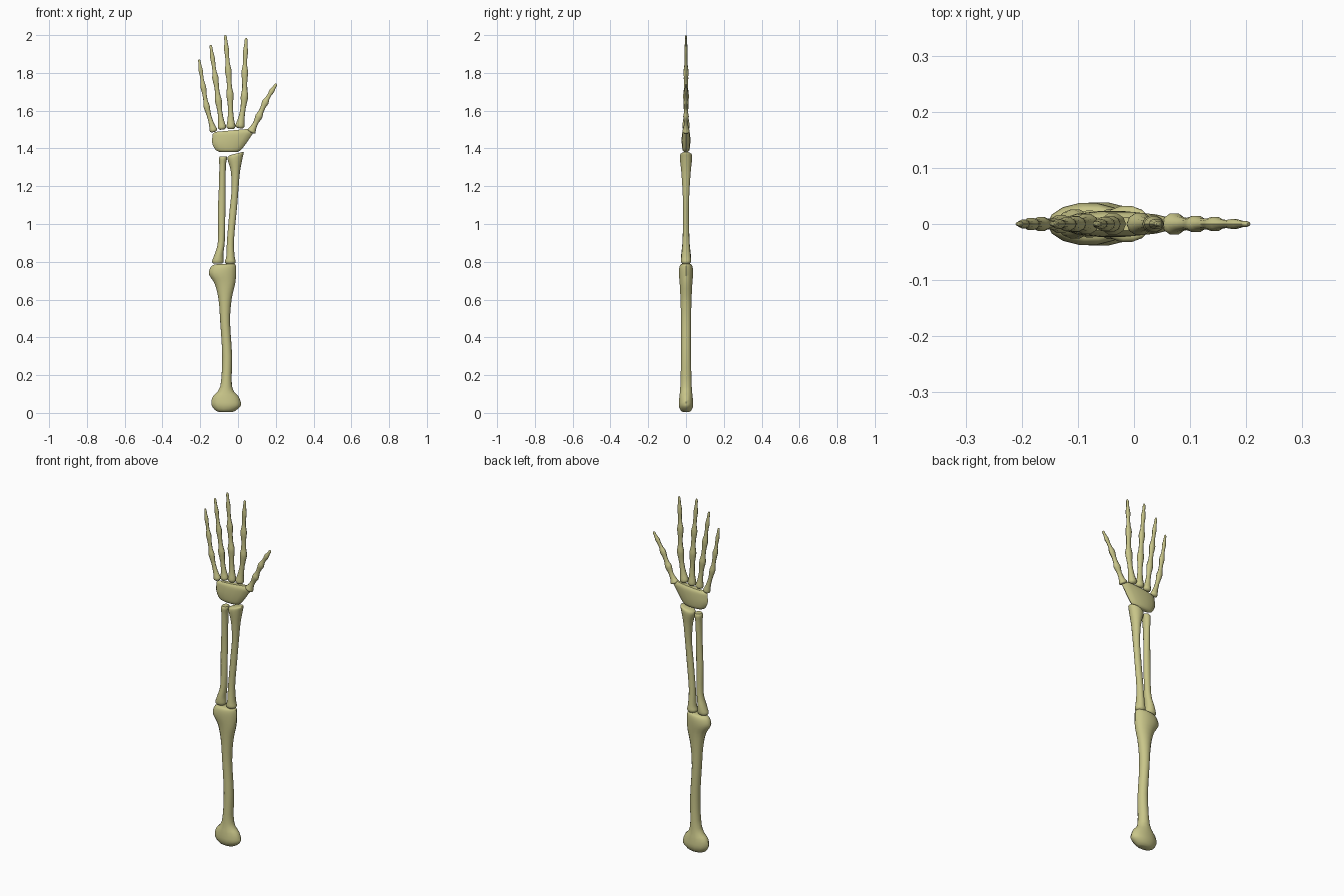
import bpy, bmesh, math

bone = bpy.data.materials.new("old bone")
bone.diffuse_color = (0.58, 0.56, 0.25, 1)


def spline(pts, steps):
    """Catmull-Rom through tuples of any length."""
    out = []
    for i in range(len(pts) - 1):
        a, b = pts[max(i - 1, 0)], pts[i]
        c, d = pts[i + 1], pts[min(i + 2, len(pts) - 1)]
        for k in range(steps):
            t = k / steps
            out.append(tuple(q + 0.5 * t * (r - p + t * (2 * p - 5 * q + 4 * r - s + t * (3 * (q - r) + s - p)))
                             for p, q, r, s in zip(a, b, c, d)))
    out.append(tuple(pts[-1]))
    return out


def loft(name, rings, sides=14):
    """Rings are (x, z, half width, half depth, tilt in the front plane)."""
    bm = bmesh.new()
    loops = []
    for x, z, w, d, tilt in rings:
        loop = []
        for k in range(sides):
            a = 2 * math.pi * k / sides
            u = w * math.cos(a)
            loop.append(bm.verts.new((x + u * math.cos(tilt), d * math.sin(a), z + u * math.sin(tilt))))
        loops.append(loop)
    for p, q in zip(loops, loops[1:]):
        for k in range(sides):
            n = (k + 1) % sides
            bm.faces.new((p[k], p[n], q[n], q[k]))
    bm.faces.new(loops[0][::-1])
    bm.faces.new(loops[-1])
    bmesh.ops.recalc_face_normals(bm, faces=bm.faces)
    me = bpy.data.meshes.new(name)
    bm.to_mesh(me)
    bm.free()
    ob = bpy.data.objects.new(name, me)
    bpy.context.collection.objects.link(ob)
    me.materials.append(bone)
    bpy.context.view_layer.objects.active = ob
    ob.select_set(True)
    bpy.ops.object.shade_smooth_by_angle(angle=math.radians(45))
    ob.select_set(False)


def limb(name, rows, steps=3):
    """Rows are (z, left x, right x, half depth, tilt)."""
    loft(name, spline([((l + r) / 2, z, (r - l) / 2, d, t) for z, l, r, d, t in rows], steps))


# upper arm
limb("upper_arm_bone", [
    (0.004, -0.095, -0.03, 0.016, 0), (0.015, -0.118, -0.005, 0.030, 0.05),
    (0.042, -0.140, 0.016, 0.039, 0), (0.085, -0.134, 0.004, 0.036, 0),
    (0.14, -0.094, -0.032, 0.031, 0), (0.30, -0.084, -0.031, 0.027, 0),
    (0.48, -0.094, -0.042, 0.027, 0), (0.60, -0.103, -0.034, 0.030, 0),
    (0.68, -0.122, -0.016, 0.034, 0), (0.73, -0.152, -0.010, 0.038, 0),
    (0.765, -0.150, -0.010, 0.037, 0.06), (0.784, -0.136, -0.016, 0.030, 0.06),
    (0.789, -0.11, -0.035, 0.015, 0.03)])

# forearm pair
limb("ulna", [
    (0.790, -0.130, -0.085, 0.018, 0), (0.802, -0.138, -0.076, 0.026, 0),
    (0.84, -0.124, -0.078, 0.026, 0), (0.91, -0.106, -0.070, 0.019, 0),
    (1.08, -0.106, -0.067, 0.015, 0), (1.20, -0.101, -0.066, 0.017, 0),
    (1.31, -0.099, -0.064, 0.022, 0), (1.345, -0.101, -0.058, 0.025, 0),
    (1.358, -0.096, -0.060, 0.020, 0)])
limb("radius", [
    (0.787, -0.060, -0.022, 0.018, 0), (0.800, -0.070, -0.012, 0.027, 0),
    (0.83, -0.062, -0.018, 0.025, 0), (0.92, -0.058, -0.021, 0.018, 0),
    (1.08, -0.044, -0.006, 0.016, 0), (1.18, -0.034, 0.002, 0.019, 0),
    (1.28, -0.038, 0.011, 0.026, 0.03), (1.345, -0.055, 0.025, 0.033, 0.15),
    (1.367, -0.054, 0.032, 0.031, 0.25), (1.373, -0.042, 0.025, 0.022, 0.25)])

# wrist block
limb("wrist_bones", [
    (1.381, -0.095, -0.005, 0.010, 0), (1.392, -0.118, 0.016, 0.019, 0),
    (1.425, -0.136, 0.042, 0.023, 0), (1.462, -0.136, 0.068, 0.023, 0.02),
    (1.484, -0.133, 0.083, 0.020, 0.05), (1.496, -0.118, 0.064, 0.012, 0.09)])

# fingers: knuckle bulges along the length as (t, radius)
PROFILE = [(0, .012), (.025, .020), (.06, .022), (.13, .016), (.24, .0125), (.33, .017), (.38, .018),
           (.44, .013), (.54, .0125), (.63, .017), (.70, .011), (.77, .010), (.83, .0125),
           (.90, .008), (.97, .007), (1, .003)]


def finger(name, path, thick=1.0):
    curve = spline(path, 12)
    n = len(curve) - 1

    def at(t):
        f = max(0, min(t, 1)) * n
        i = min(int(f), n - 1)
        return [curve[i][k] + (f - i) * (curve[i + 1][k] - curve[i][k]) for k in (0, 1)]
    rings = []
    for t, r in spline(PROFILE, 2):
        (x, z), (x0, z0), (x1, z1) = at(t), at(t - .04), at(t + .04)
        tilt = -math.atan2(x1 - x0, z1 - z0)
        rings.append((x, z, r * thick, r * thick * (0.88 - 0.2 * t), tilt))
    loft(name, rings, 10)


finger("little_finger", [(-.127, 1.487), (-.163, 1.61), (-.186, 1.74), (-.206, 1.872)], .9)
finger("ring_finger", [(-.083, 1.500), (-.102, 1.64), (-.122, 1.79), (-.145, 1.948)])
finger("middle_finger", [(-.037, 1.502), (-.042, 1.67), (-.053, 1.83), (-.067, 2.0)], 1.05)
finger("index_finger", [(.008, 1.507), (.033, 1.66), (.036, 1.82), (.043, 1.985)], 1.08)
finger("thumb", [(.068, 1.485), (.107, 1.562), (.150, 1.655), (.204, 1.743)], 1.05)
